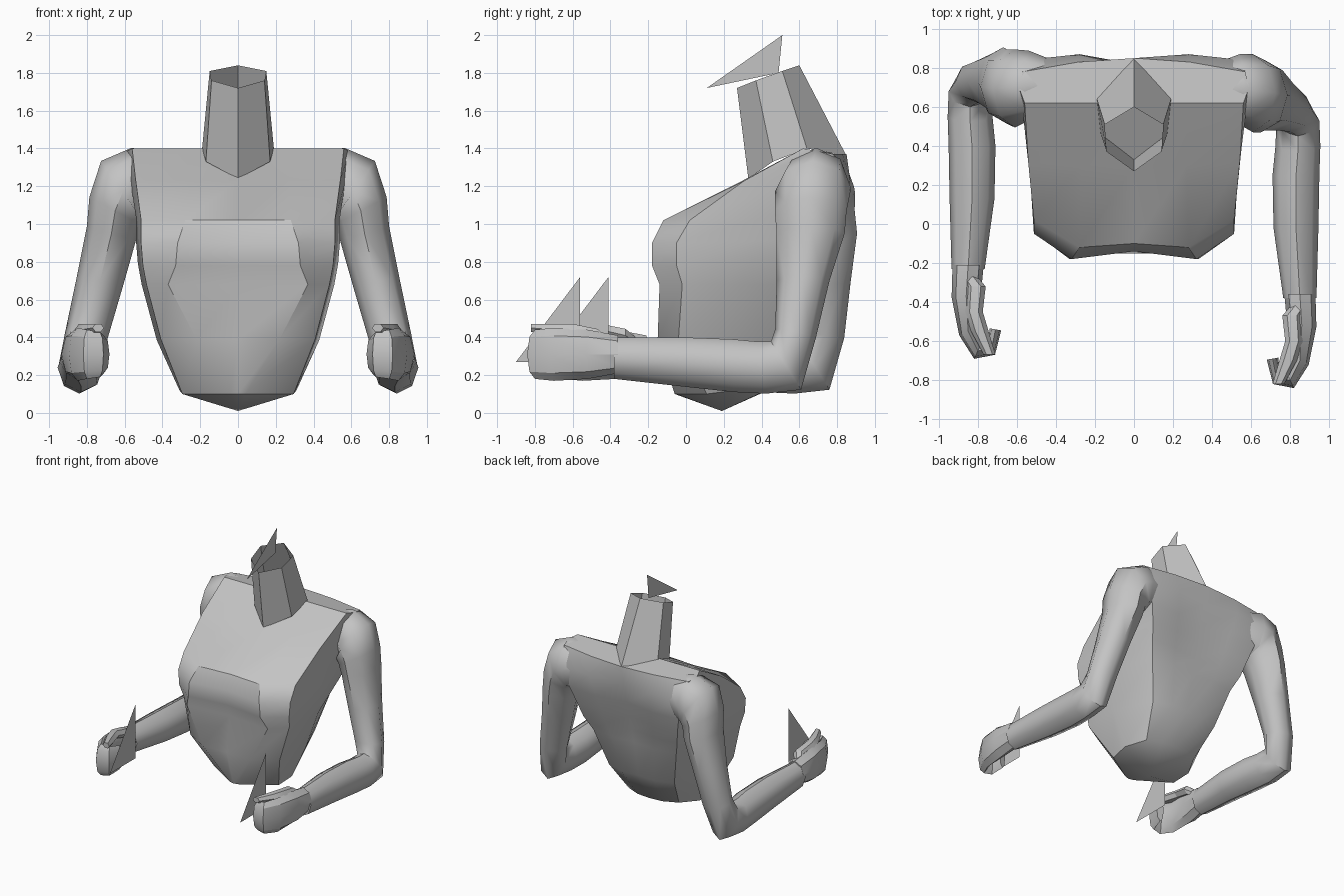
import bpy, bmesh
from math import sin, cos, pi, radians
from mathutils import Vector

if "Cube" in bpy.data.objects:
    bpy.data.objects.remove(bpy.data.objects["Cube"])

clay = bpy.data.materials.new("plain grey")
clay.use_nodes = True
grey = (.55, .55, .55, 1)
clay.diffuse_color = grey
clay.node_tree.nodes["Principled BSDF"].inputs["Base Color"].default_value = grey


def finish(name, bm, angle=35):
    bmesh.ops.recalc_face_normals(bm, faces=bm.faces)
    mesh = bpy.data.meshes.new(name)
    bm.to_mesh(mesh)
    bm.free()
    mesh.materials.append(clay)
    part = bpy.data.objects.new(name, mesh)
    bpy.context.collection.objects.link(part)
    bpy.ops.object.select_all(action='DESELECT')
    part.select_set(True)
    bpy.context.view_layer.objects.active = part
    bpy.ops.object.shade_smooth_by_angle(angle=radians(angle))


def loft(name, rings, capped=True, tip=None, angle=35):
    """Skin a list of closed rings, optionally closing the start with a point."""
    bm = bmesh.new()
    loops = [[bm.verts.new(p) for p in ring] for ring in rings]
    count = len(loops[0])
    for low, high in zip(loops, loops[1:]):
        for i in range(count):
            j = (i + 1) % count
            bm.faces.new((low[i], low[j], high[j], high[i]))
    if tip:
        point = bm.verts.new(tip)
        for i in range(count):
            bm.faces.new((loops[0][i], loops[0][(i + 1) % count], point))
    elif capped:
        bm.faces.new(loops[0])
    if capped:
        bm.faces.new(loops[-1])
    finish(name, bm, angle)


def symmetric(half):
    """Close a half ring that starts and ends on the centre line."""
    return half + [(-x, y, z) for x, y, z in half[-2:0:-1]]


def oval(centre, u, v, width, height, sides=8):
    return [Vector(centre) + u * width * cos(2 * pi * i / sides)
            + v * height * sin(2 * pi * i / sides) for i in range(sides)]


# Torso: front height, back height, front centre / mid / side depth,
# mid, side and back half width, back side / mid / centre depth
def torso_ring(zf, zb, front, front_mid, front_side, mid, side, rear, back_side, back_mid, back):
    return symmetric([
        (0, front, zf), (mid, front_mid, zf), (side * .95, front_side, zf),
        (side, (front_side + back_side) / 2, (zf + zb) / 2),
        (rear, back_side, zb), (rear * .5, back_mid, zb), (0, back, zb)])


torso_levels = [
    (.10, .14, -.06, -.05, .11, .04, .31, .23, .42, .47, .48),
    (.39, .38, -.15, -.15, -.04, .22, .43, .30, .58, .63, .62),
    (.68, .68, -.11, -.14, -.02, .37, .51, .38, .67, .70, .68),
    (.78, .80, -.14, -.18, -.05, .33, .53, .43, .73, .74, .71),
    (.90, .92, -.14, -.18, -.05, .32, .54, .46, .77, .78, .74),
    (1.02, 1.05, -.10, -.12, .02, .28, .54, .50, .81, .82, .78),
    (1.23, 1.23, .30, .30, .31, .27, .57, .56, .84, .87, .82),
    (1.40, 1.37, .62, .62, .62, .27, .59, .57, .78, .83, .85),
]
loft("torso", [torso_ring(*level) for level in torso_levels], tip=(0, .19, .01))

# Neck: open six-sided tube leaning forwards
neck_base = [(0, .33, 1.24), (.17, .46, 1.33), (.19, .64, 1.40), (0, .85, 1.36)]
neck_top = [(0, .27, 1.72), (.14, .37, 1.76), (.15, .51, 1.81), (0, .60, 1.84)]
loft("neck", [symmetric(neck_base), symmetric(neck_top)], capped=False, angle=20)


def blade(name, corners):
    bm = bmesh.new()
    bm.faces.new([bm.verts.new(c) for c in corners])
    finish(name, bm)


blade("neck_fin", [(0, .11, 1.72), (0, .49, 1.80), (0, .51, 2)])

# Arm: centre, tilt of the width axis, pitch of the depth axis, half width, half depth
arm_path = [
    (.38, .69, 1.22, 90, 0, .13, .12),
    (.54, .69, 1.20, 84, 0, .205, .18),
    (.61, .67, 1.17, 55, 0, .20, .20),
    (.65, .66, 1.07, 28, 0, .155, .19),
    (.67, .66, .95, 15, 0, .135, .18),
    (.73, .62, .70, 10, 0, .125, .14),
    (.80, .58, .42, 5, -12, .115, .11),
    (.84, .53, .25, 0, -58, .11, .15),
    (.84, .40, .24, 0, -80, .115, .14),
    (.83, .25, .25, 0, -88, .12, .14),
    (.83, -.02, .27, 0, -90, .115, .13),
    (.85, -.38, .29, 0, -90, .085, .11),
]
# Curled hand: plan position, turn, half thickness, half height
hand_path = [
    (.85, -.36, 0, .08, .10),
    (.86, -.52, -5, .075, .13),
    (.85, -.70, -25, .05, .14),
    (.80, -.80, -65, .045, .13),
    (.73, -.79, -120, .035, .12),
    (.71, -.69, -170, .03, .10),
]
thumb_path = [(.86, -.40, .36, .04), (.81, -.47, .41, .05), (.82, -.60, .44, .045),
              (.79, -.70, .44, .045), (.74, -.82, .45, .03)]


def turned(degrees):
    a = radians(degrees)
    return cos(a), sin(a)


def place(points, sign, level=0):
    """Mirror points to one side; the right arm is swung further back below its shoulder."""
    swing = .15 * min(1, max(0, (1.3 - level) / .8)) if sign < 0 else 0
    return [(sign * x, y + swing, z) for x, y, z in points]


def build_arm(side, sign):
    rings = []
    for x, y, z, tilt, pitch, width, depth in arm_path:
        c, s = turned(tilt)
        d, e = turned(pitch)
        ring = oval((x, y, z), Vector((c, 0, s)), Vector((0, d, e)), width, depth)
        rings.append(place(ring, sign, z))
    loft(side + "_arm", rings, angle=50)

    up = Vector((0, 0, 1))
    rings = []
    for x, y, turn, width, height in hand_path:
        c, s = turned(turn)
        rings.append(place(oval((x, y, .31), Vector((c, s, 0)), up, width, height), sign))
    loft(side + "_hand", rings, angle=30)

    across = Vector((1, 0, 0))
    loft(side + "_thumb", [place(oval((x, y, z), across, up, r, r * .8, 6), sign)
                           for x, y, z, r in thumb_path], angle=25)
    blade(side + "_blade", place([(.65, -.9, .27), (.65, -.56, .27), (.65, -.56, .72)], sign))


for side, sign in (("left", 1), ("right", -1)):
    build_arm(side, sign)
